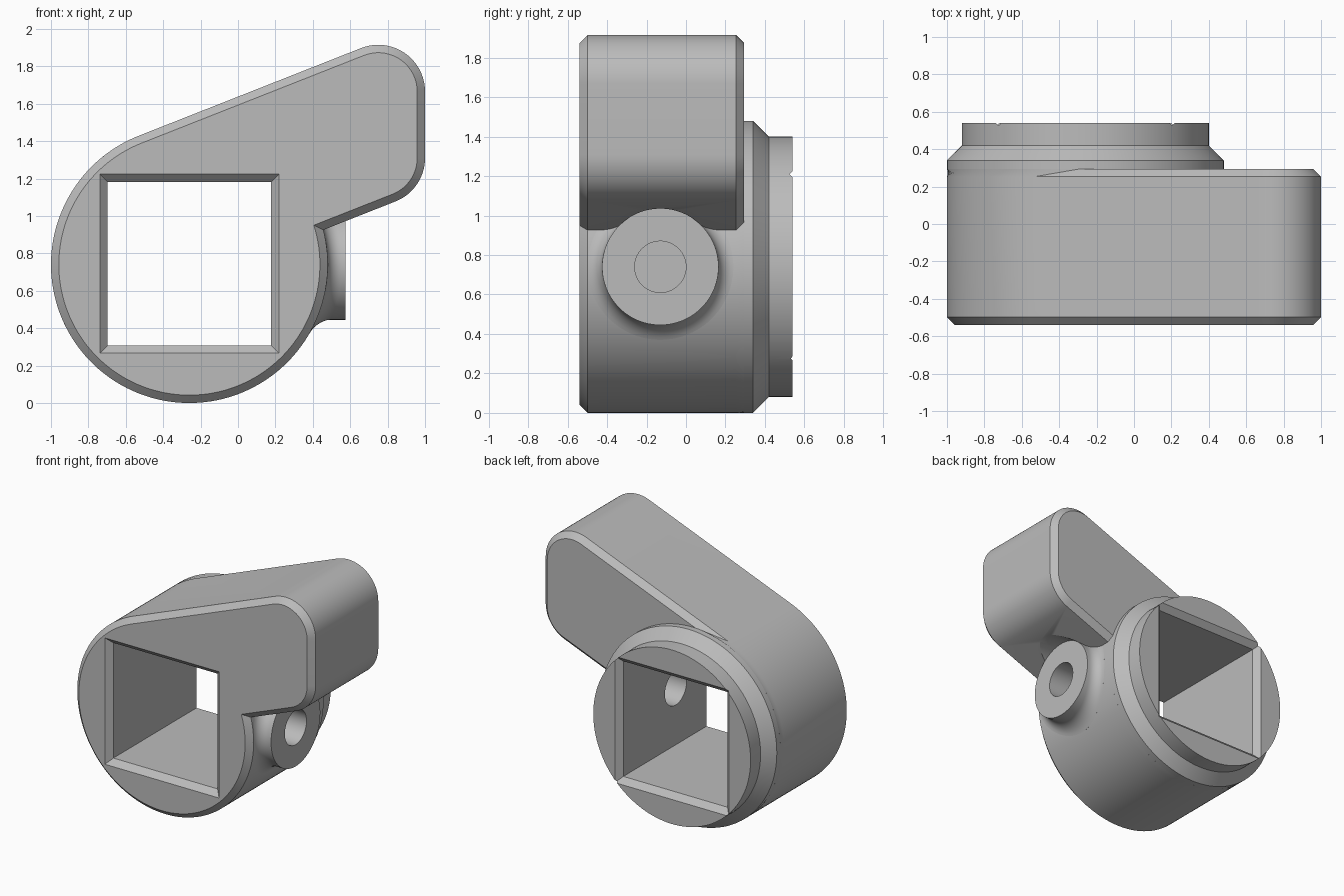
import bpy, bmesh, math
from mathutils import Vector

if "Cube" in bpy.data.objects:
    bpy.data.objects.remove(bpy.data.objects["Cube"], do_unlink=True)

grey = bpy.data.materials.new("plain_grey")
grey.use_nodes = True
grey.diffuse_color = (0.5, 0.5, 0.5, 1)
grey.node_tree.nodes["Principled BSDF"].inputs["Base Color"].default_value = (0.5, 0.5, 0.5, 1)

# Barrel axis, arm corner centres and radii, in the xz plane
HUB, HUB_R = Vector((-0.26, 0.74)), 0.74
TOP, LOW, CORNER_R = Vector((0.75, 1.665)), Vector((0.75, 1.31)), 0.25
BEVEL = 0.042
FRONT, ARM_BACK, BACK = -0.54, 0.295, 0.54
span = TOP - HUB
SLOPE = math.atan2(span.y, span.x) - math.asin((HUB_R - CORNER_R) / span.length)


def loft(name, rings):
    """Closed solid through rings of equal point count."""
    bm = bmesh.new()
    loops = [[bm.verts.new(p) for p in ring] for ring in rings]
    for a, b in zip(loops, loops[1:]):
        for i in range(len(a)):
            j = (i + 1) % len(a)
            bm.faces.new((a[i], a[j], b[j], b[i]))
    bm.faces.new(loops[0])
    bm.faces.new(loops[-1])
    bmesh.ops.recalc_face_normals(bm, faces=bm.faces)
    mesh = bpy.data.meshes.new(name)
    bm.to_mesh(mesh)
    bm.free()
    mesh.materials.append(grey)
    obj = bpy.data.objects.new(name, mesh)
    bpy.context.collection.objects.link(obj)
    return obj


def arc(centre, radius, start, end, steps):
    angles = [start + (end - start) * i / steps for i in range(steps + 1)]
    return [centre + radius * Vector((math.cos(t), math.sin(t))) for t in angles]


def circle(centre, radius, steps=128):
    return arc(centre, radius, 0, math.tau, steps)[:-1]


def at_y(points, y):
    return [(p.x, y, p.y) for p in points]


def outline(hub_inset, arm_inset):
    """Barrel circle joined to the sloping rounded arm."""
    along = Vector((math.cos(SLOPE), math.sin(SLOPE)))
    up = Vector((-along.y, along.x))
    big, small = HUB_R - hub_inset, CORNER_R - arm_inset

    def hub_angle(point):
        w = point - HUB
        s = w.dot(along) - math.sqrt(max(0, big**2 - w.length_squared + w.dot(along)**2))
        hit = w - s * along
        return math.atan2(hit.y, hit.x)

    start = hub_angle(TOP + small * up)
    end = hub_angle(LOW - small * up) + math.tau
    return (arc(HUB, big, start, end, 110)
            + arc(LOW, small, SLOPE - math.pi / 2, 0, 16)
            + arc(TOP, small, 0, SLOPE + math.pi / 2, 24))


# Main body with front bevel and a bevel round the back of the arm
body = loft("body_with_arm", [
    at_y(outline(BEVEL, BEVEL), FRONT),
    at_y(outline(0, 0), FRONT + BEVEL),
    at_y(outline(0, 0), ARM_BACK - BEVEL),
    at_y(outline(0, BEVEL), ARM_BACK)])

# Stepped collar at the back
collar = loft("rear_collar", [
    at_y(circle(HUB, r), y) for r, y in
    [(HUB_R, ARM_BACK), (HUB_R, 0.34), (0.66, 0.42), (0.66, BACK)]])

# Side boss that flares into the barrel
BOSS_Y, BOSS_R, FLARE, BOSS_END = -0.13, 0.295, 0.075, 0.575


def boss_ring(radius, x_rule):
    pts = circle(Vector((BOSS_Y, HUB.y)), radius, 96)
    return [(x_rule(p.y - HUB.y), p.x, p.y) for p in pts]


def barrel_x(dz):
    return HUB.x + math.sqrt(HUB_R**2 - dz**2)


rings = [boss_ring(BOSS_R + FLARE, lambda dz: barrel_x(dz) - 0.04)]
for i in range(9):
    t = i / 8 * math.pi / 2
    rings.append(boss_ring(BOSS_R + FLARE * (1 - math.sin(t)),
                           lambda dz, t=t: min(BOSS_END - 0.01,
                                               barrel_x(dz) + FLARE * (1 - math.cos(t)))))
rings.append(boss_ring(BOSS_R, lambda dz: BOSS_END))
boss = loft("side_boss", rings)


# Cutters: square bore, round cross hole and clearance beyond the boss
def square(half, y):
    return [(HUB.x + sx * half, y, HUB.y + 0.005 + sz * half)
            for sx, sz in ((-1, -1), (1, -1), (1, 1), (-1, 1))]


half, over = 0.437, 0.03
bore = loft("bore_cutter", [
    square(half + BEVEL + over, FRONT - over), square(half, FRONT + BEVEL),
    square(half, BACK - BEVEL), square(half + BEVEL + over, BACK + over)])
hole = loft("hole_cutter", [boss_ring(0.13, lambda dz, x=x: x) for x in (0, 0.8)])
clearance = loft("clearance_cutter",
                 [boss_ring(BOSS_R, lambda dz, x=x: x) for x in (BOSS_END, 1.2)])

for part, cutters in ((body, (bore, hole, clearance)), (collar, (bore,)), (boss, (hole,))):
    for cutter in cutters:
        mod = part.modifiers.new("cut", "BOOLEAN")
        mod.operation, mod.solver, mod.object = "DIFFERENCE", "EXACT", cutter
    bpy.context.view_layer.update()
    graph = bpy.context.evaluated_depsgraph_get()
    mesh = bpy.data.meshes.new_from_object(part.evaluated_get(graph))
    part.modifiers.clear()
    part.data = mesh

for cutter in (bore, hole, clearance):
    bpy.data.objects.remove(cutter, do_unlink=True)

# Smooth curved walls, crisp bevels
bpy.ops.object.select_all(action="DESELECT")
for part in (body, collar, boss):
    part.select_set(True)
bpy.context.view_layer.objects.active = body
bpy.ops.object.shade_smooth_by_angle(angle=math.radians(25))
